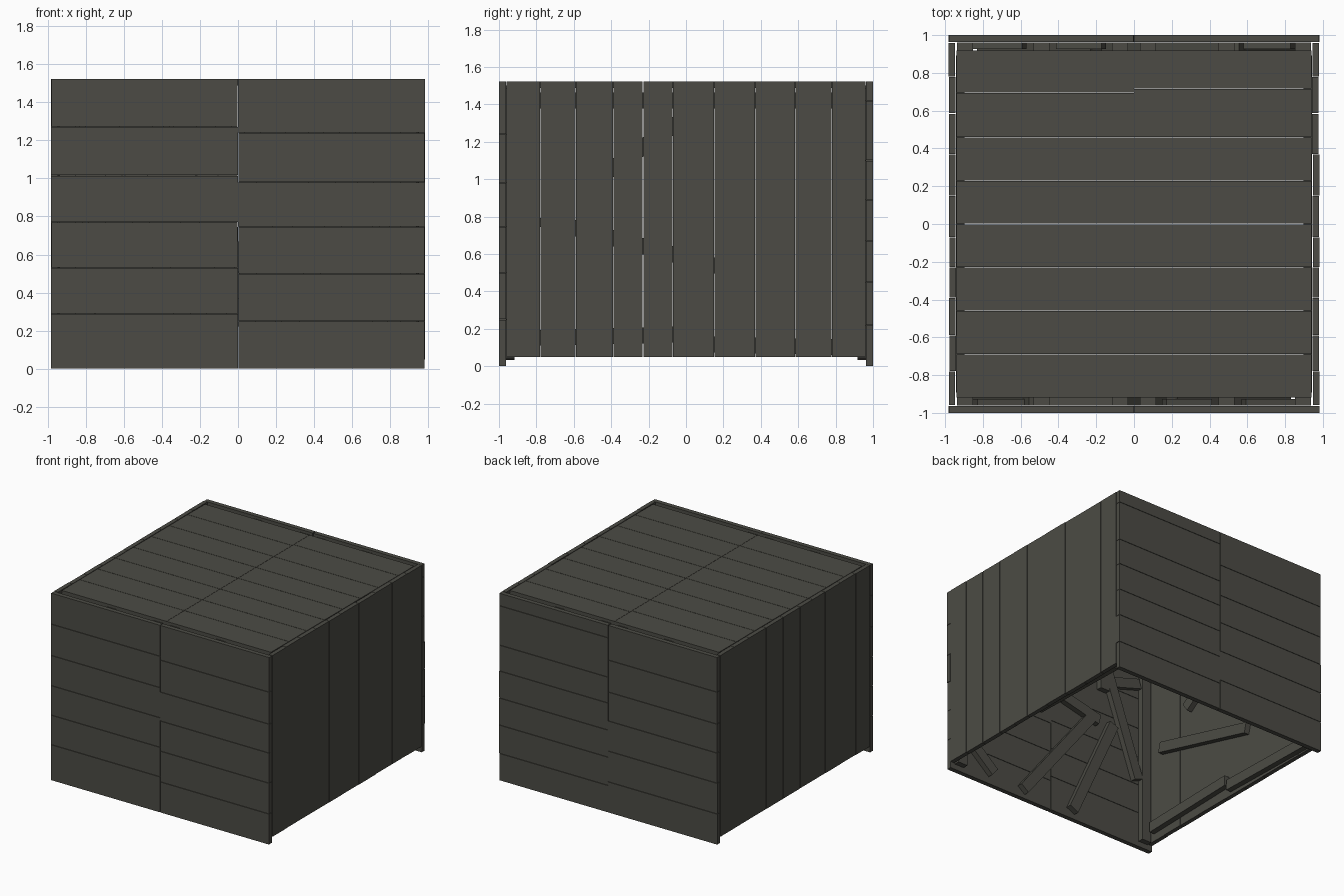
import bpy, bmesh, math, random
from mathutils import Vector, Matrix

if "Cube" in bpy.data.objects:
    bpy.data.objects.remove(bpy.data.objects["Cube"])

random.seed(4)

wood = bpy.data.materials.new("dark weathered wood")
wood.diffuse_color = (0.072, 0.071, 0.059, 1)
wood.use_nodes = True
wood.node_tree.nodes["Principled BSDF"].inputs["Base Color"].default_value = wood.diffuse_color


def boxes(name, items):
    """One object from boxes: (centre, size, rotation matrix)."""
    bm = bmesh.new()
    for c, s, rot in items:
        m = Matrix.Translation(c) @ rot.to_4x4() @ Matrix.Diagonal((*s, 1))
        bmesh.ops.create_cube(bm, size=1, matrix=m)
    me = bpy.data.meshes.new(name)
    bm.to_mesh(me)
    bm.free()
    me.materials.append(wood)
    ob = bpy.data.objects.new(name, me)
    bpy.context.collection.objects.link(ob)
    return ob


def span(x0, x1, y0, y1, z0, z1):
    return (Vector(((x0 + x1) / 2, (y0 + y1) / 2, (z0 + z1) / 2)),
            (x1 - x0, y1 - y0, z1 - z0), Matrix.Identity(3))


def runs(cuts, gap=0.003):
    return [(a + gap / 2, b - gap / 2) for a, b in zip(cuts, cuts[1:])]


# front and back walls: two columns of horizontal boards
left_cuts = [0, .29, .53, .77, 1.015, 1.27, 1.523]
right_cuts = [0, .25, .5, .745, .98, 1.24, 1.523]
for name, s in (("front_wall", -1), ("back_wall", 1)):
    items = []
    for x0, x1, cuts in ((-.982, 0, left_cuts), (0, .982, right_cuts)):
        if s > 0:
            cuts = [0, .22, .45, .67, .89, 1.1, 1.42, 1.523] if x0 == 0 else right_cuts
        for a, b in runs(cuts):
            j = random.uniform(0, .004)
            y0, y1 = sorted((s * .963, s * 1.0))
            items.append(span(x0 + j, x1 - j, y0, y1, a, b))
    boxes(name, items)

# side walls: vertical boards, raised off the ground
side_cuts = [-.96, -.78, -.59, -.39, -.23, -.07, .15, .37, .585, .78, .96]
for name, s in (("right_wall", 1), ("left_wall", -1)):
    items = []
    for a, b in runs(side_cuts):
        j = random.uniform(0, .005)
        x0, x1 = sorted((s * (.948 - j), s * (.982 - j)))
        items.append(span(x0, x1, a, b, .05, 1.523))
    boxes(name, items)

# roof boards sitting inside the walls
items = []
for x0, x1, y in ((-.94, -.001, .695), (.001, .94, .715)):
    cuts = [-.92, -.69, -.46, -.23, 0, .23, .46, y, .92]
    items += [span(x0, x1, a, b, 1.487, 1.523) for a, b in runs(cuts)]
boxes("roof", items)


def batten(wall, p, q, width=.085, thick=.044):
    """Strip from p to q (along, z) on the inside of a wall."""
    (u0, z0), (u1, z1) = p, q
    length = math.hypot(u1 - u0, z1 - z0)
    ang = math.atan2(z1 - z0, u1 - u0)
    u, z = (u0 + u1) / 2, (z0 + z1) / 2
    if wall in ("front", "back"):
        y = (-1 if wall == "front" else 1) * (.962 - thick / 2)
        return (Vector((u, y, z)), (length, thick, width), Matrix.Rotation(-ang, 3, 'Y'))
    x = (-1 if wall == "left" else 1) * (.942 - thick / 2)
    return (Vector((x, u, z)), (thick, length, width), Matrix.Rotation(ang, 3, 'X'))


# corner posts
posts = []
for wall in ("front", "back"):
    posts += [batten(wall, (s * .895, .045), (s * .895, 1.485)) for s in (-1, 1)]
boxes("corner_posts", posts)

# crooked inner battens on the front and back walls
braces = [((.29, .06), (-.39, .95)), ((-.19, .06), (-.58, .93)),
          ((-.82, .55), (-.515, 1.4)), ((-.1, 1.0), (-.44, .92)),
          ((.78, .26), (.58, .09)), ((.2, 1.35), (.8, .75))]
for wall, m in (("front", 1), ("back", -1)):
    items = [batten(wall, (m * a, z0), (m * b, z1)) for (a, z0), (b, z1) in braces]
    # upright board ends and rails at the top
    items += [batten(wall, (u, 1.2), (u, 1.5)) for u in (-.49, -.075, .075, .49)]
    items += [batten(wall, (m * a, 1.38), (m * b, 1.3), .08, .035)
              for a, b in ((-.84, -.58), (.58, .84), (.16, .4))]
    boxes(wall + "_battens", items)

# rails and braces on the side walls
for wall in ("left", "right"):
    items = [batten(wall, (-.89, .15), (-.02, .17)), batten(wall, (0, .12), (.89, .1)),
             batten(wall, (-.78, .79), (.22, .52)), batten(wall, (-.48, 1.0), (.1, 1.4)),
             batten(wall, (-.85, 1.42), (.85, 1.42))]
    boxes(wall + "_battens", items)
